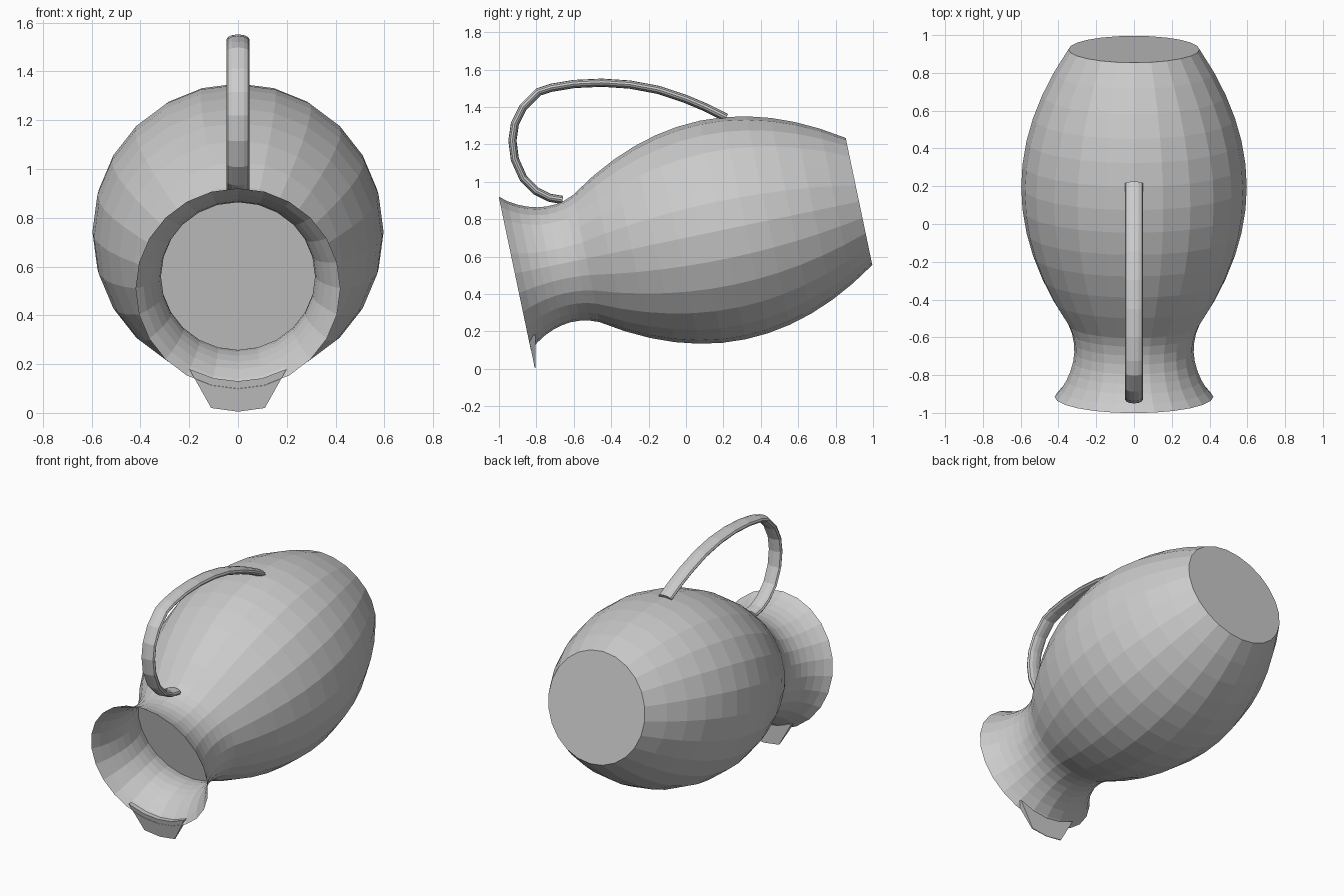
import bpy, bmesh
from math import sin, cos, pi
from mathutils import Vector

if "Cube" in bpy.data.objects:
    bpy.data.objects.remove(bpy.data.objects["Cube"])

BASE = Vector((0, 0.925, 0.895))              # centre of the jug's foot
AXIS = Vector((0, -0.979, -0.205)).normalized()
UP = Vector((0, AXIS.z, -AXIS.y))
SIDE = Vector((1, 0, 0))


def loft(name, rings, cap=True):
    """Skin a list of equal-length vertex rings into one object."""
    bm = bmesh.new()
    loops = [[bm.verts.new(p) for p in ring] for ring in rings]
    n = len(loops[0])
    for a, b in zip(loops, loops[1:]):
        for i in range(n):
            j = (i + 1) % n
            bm.faces.new((a[i], a[j], b[j], b[i]))
    if cap:
        bm.faces.new(loops[0][::-1])
        bm.faces.new(loops[-1])
        bmesh.ops.recalc_face_normals(bm, faces=bm.faces)
    me = bpy.data.meshes.new(name)
    bm.to_mesh(me)
    bm.free()
    ob = bpy.data.objects.new(name, me)
    bpy.context.collection.objects.link(ob)
    return ob


def ring(centre, u, v, ru, rv, n):
    return [centre + u * ru * cos(2 * pi * i / n) + v * rv * sin(2 * pi * i / n)
            for i in range(n)]


def lathe(name, profile, cap):
    return loft(name, [ring(BASE + AXIS * t, SIDE, UP, r, r, 24) for t, r in profile], cap)


# Barrel-shaped body, closed at both ends
L = 1.49
body = [(L * i / 12, 0.597 - 0.25 * (i / 6 - 1) ** 2) for i in range(13)]
lathe("jug_body", body, True)

# Open flared neck
neck = [(1.49, .347), (1.54, .328), (1.59, .318), (1.64, .316), (1.69, .322),
        (1.74, .336), (1.79, .357), (1.84, .387), (1.88, .42)]
lathe("jug_neck", neck, False)

# Handle: oval tube swept along a path in the middle plane
path = [(.215, 1.343), (.1, 1.40), (0, 1.442), (-.15, 1.492), (-.3, 1.52), (-.45, 1.53),
        (-.6, 1.523), (-.72, 1.503), (-.79, 1.48), (-.87, 1.40), (-.915, 1.31),
        (-.928, 1.22), (-.915, 1.12), (-.87, 1.02), (-.8, .95), (-.73, .915), (-.66, .903)]
pts = [Vector((0, y, z)) for y, z in path]
rings = []
for i, p in enumerate(pts):
    d = (pts[min(i + 1, len(pts) - 1)] - pts[max(i - 1, 0)]).normalized()
    rings.append(ring(p, SIDE, Vector((0, -d.z, d.y)), 0.048, 0.022, 12))
loft("handle", rings)

# Pouring lip: thin wedge, front in the mouth plane and back upright
outline = [(-.2, .18), (-.11, .02), (0, .005), (.11, .02), (.2, .18), (.1, .142), (0, .13), (-.1, .142)]
front = [Vector((x, -1 + (0.92 - z) * 0.205 / 0.979, z)) for x, z in outline]
back = [Vector((x, -.805, z)) for x, z in outline]
loft("pouring_lip", [front, back])
